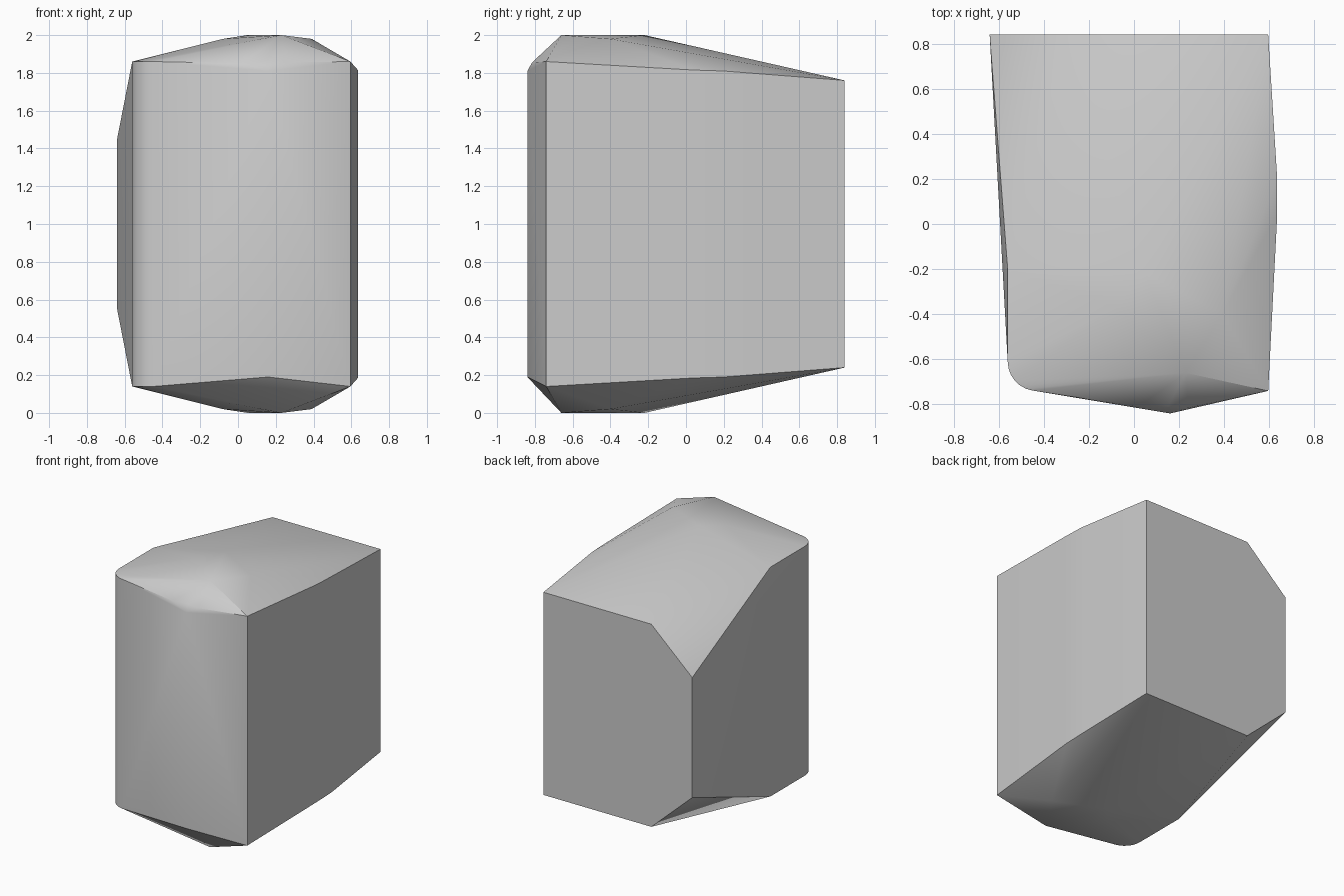
import bpy, bmesh, math

cube = bpy.data.objects.get("Cube")
if cube:
    bpy.data.objects.remove(cube, do_unlink=True)

# Stone colour
stone = bpy.data.materials.new("stone grey")
stone.use_nodes = True
colour = (0.6, 0.6, 0.6, 1.0)
stone.diffuse_color = colour
stone.node_tree.nodes["Principled BSDF"].inputs["Base Color"].default_value = colour

# Corners of the upper half; the lower half mirrors them about z = 1
corners = [
    (-0.64, 0.84, 1.45), (-0.30, 0.84, 1.76), (0.595, 0.84, 1.76),   # back wall
    (0.635, 0.20, 1.81), (0.635, 0.04, 1.815), (0.595, -0.74, 1.86),  # left wall
    (0.16, -0.84, 1.81), (-0.56, -0.20, 1.86),                       # front ridge, right wall
    (0.23, -0.66, 2.0), (0.05, -0.22, 2.0),                          # crown
    (0.39, -0.40, 1.98), (-0.08, -0.37, 1.98),
]
# Rounded front right edge
for i in range(7):
    a = math.radians(180 + 82 * i / 6)
    corners.append((-0.43 + 0.13 * math.cos(a), -0.61 + 0.13 * math.sin(a), 1.86))

# Small rounded nose at the top of the front ridge
nose = [(0.02, -0.81, 1.85), (0.15, -0.81, 1.86), (0.24, -0.815, 1.855)]

# Convex block from the corners
bm = bmesh.new()
for x, y, z in corners:
    bm.verts.new((x, y, z))
    bm.verts.new((x, y, 2 - z))
for p in nose:
    bm.verts.new(p)
hull = bmesh.ops.convex_hull(bm, input=bm.verts[:])
loose = {g for g in hull["geom_interior"] + hull["geom_unused"]
         if isinstance(g, bmesh.types.BMVert)}
bmesh.ops.delete(bm, geom=list(loose), context="VERTS")
bmesh.ops.recalc_face_normals(bm, faces=bm.faces[:])

mesh = bpy.data.meshes.new("stone_block")
bm.to_mesh(mesh)
bm.free()
mesh.materials.append(stone)
block = bpy.data.objects.new("stone_block", mesh)
bpy.context.collection.objects.link(block)

# Smooth facets, sharp outer edges
bpy.ops.object.select_all(action="DESELECT")
block.select_set(True)
bpy.context.view_layer.objects.active = block
bpy.ops.object.shade_smooth_by_angle(angle=math.radians(30))
